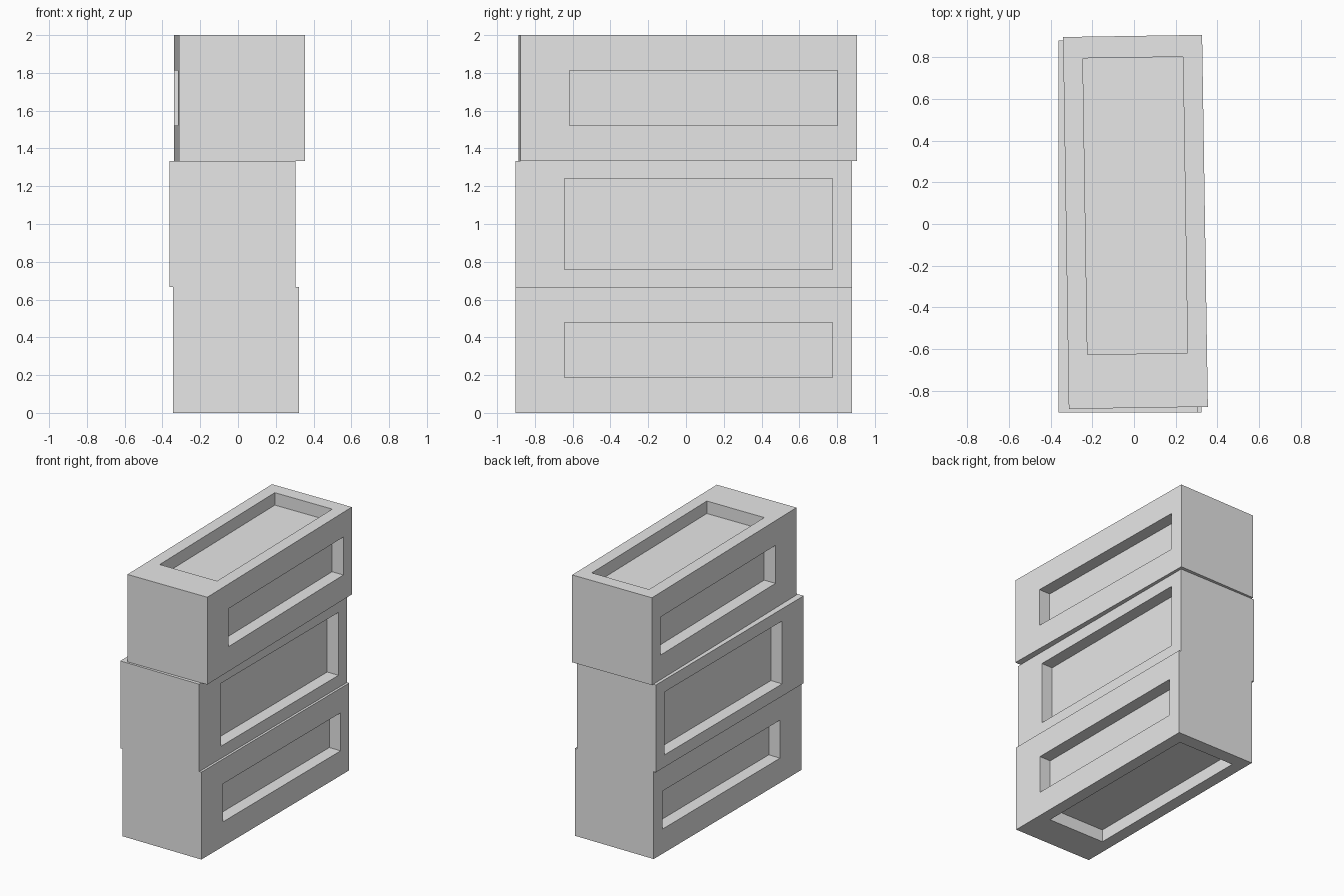
import bpy, bmesh
from math import pi
from mathutils import Vector

cube = bpy.data.objects.get("Cube")
if cube:
    bpy.data.objects.remove(cube, do_unlink=True)

grey = bpy.data.materials.new("plain grey")
grey.use_nodes = True
colour = (0.8, 0.8, 0.8, 1)
grey.diffuse_color = colour
grey.node_tree.nodes["Principled BSDF"].inputs["Base Color"].default_value = colour

SIDE, LENGTH, DEPTH = 2 / 3, 1.783, 0.095
Y_FRONT, Y_BACK = -0.632, 0.788      # recess ends, off-centre along the block
HALF_WIDE, HALF_NARROW = 0.24, 0.145  # recess half-heights


def recess(bm, face):
    """Cut a rectangular pocket into one long face."""
    normal = face.normal.copy()
    across, half = (2, HALF_NARROW) if abs(normal.x) > 0.5 else (0, HALF_WIDE)
    bmesh.ops.inset_individual(bm, faces=[face], thickness=0.05)
    for v in face.verts:
        v.co.y = Y_BACK if v.co.y > 0 else Y_FRONT
        v.co[across] = half if v.co[across] > 0 else -half
    floor = bmesh.ops.extrude_discrete_faces(bm, faces=[face])["faces"][0]
    bmesh.ops.translate(bm, verts=floor.verts, vec=normal * -DEPTH)


def block(name, location, rotation):
    bm = bmesh.new()
    bmesh.ops.create_cube(bm, size=1)
    bmesh.ops.scale(bm, verts=bm.verts, vec=Vector((SIDE, LENGTH, SIDE)))
    bm.normal_update()
    # The two end faces stay plain; the four long faces are pocketed
    for face in [f for f in bm.faces if abs(f.normal.y) < 0.5]:
        recess(bm, face)
    bmesh.ops.recalc_face_normals(bm, faces=bm.faces)
    mesh = bpy.data.meshes.new(name)
    bm.to_mesh(mesh)
    bm.free()
    mesh.materials.append(grey)
    obj = bpy.data.objects.new(name, mesh)
    obj.location, obj.rotation_euler = location, rotation
    bpy.context.collection.objects.link(obj)


# Three stacked blocks: the middle one lies on its side, the top one is twisted
block("bottom_block", (-0.01, -0.012, SIDE * 0.5), (0, 0, 0))
block("middle_block", (-0.028, -0.012, SIDE * 1.5), (0, pi / 2, 0))
block("top_block", (0.007, 0.01, SIDE * 2.5), (0, 0, 0.0155))
